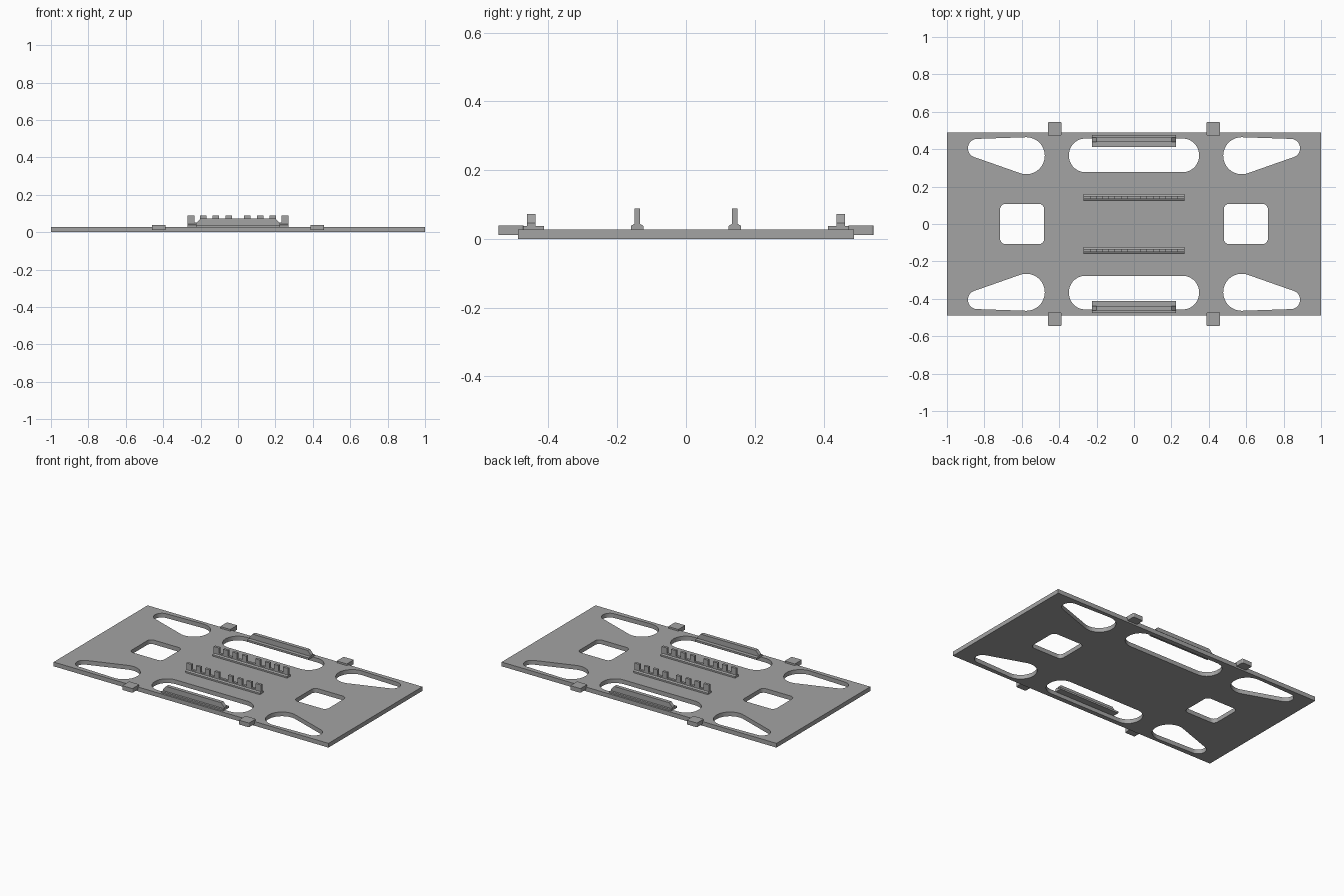
import bpy, bmesh, math
from mathutils import Vector
from mathutils.geometry import convex_hull_2d

if "Cube" in bpy.data.objects:
    bpy.data.objects.remove(bpy.data.objects["Cube"], do_unlink=True)

grey = bpy.data.materials.new("plain grey")
grey.use_nodes = True
COLOUR = (0.37, 0.37, 0.37, 1)
grey.diffuse_color = COLOUR
grey.node_tree.nodes["Principled BSDF"].inputs["Base Color"].default_value = COLOUR

PLATE_TOP = 0.028


def rounded(circles, steps=48):
    """Outline wrapped tightly round a set of (x, y, radius) circles."""
    pts = [Vector((x + r * math.cos(math.tau * i / steps), y + r * math.sin(math.tau * i / steps)))
           for x, y, r in circles for i in range(steps)]
    return [pts[i] for i in convex_hull_2d(pts)]


def rounded_box(x, y, hx, hy, r):
    return rounded([(x + sx * (hx - r), y + sy * (hy - r), r) for sx in (-1, 1) for sy in (-1, 1)])


def prism(name, outline, axis, start, end):
    """Extrude a 2D outline along x (outline in y, z) or y (outline in x, z) or z."""
    place = {"x": lambda a, b, t: (t, a, b),
             "y": lambda a, b, t: (a, t, b),
             "z": lambda a, b, t: (a, b, t)}[axis]
    bm = bmesh.new()
    face = bm.faces.new([bm.verts.new(place(a, b, start)) for a, b in outline])
    out = bmesh.ops.extrude_face_region(bm, geom=[face])
    shift = Vector(place(0, 0, end - start))
    for v in out["geom"]:
        if isinstance(v, bmesh.types.BMVert):
            v.co += shift
    bmesh.ops.recalc_face_normals(bm, faces=bm.faces)
    mesh = bpy.data.meshes.new(name)
    bm.to_mesh(mesh)
    bm.free()
    mesh.materials.append(grey)
    obj = bpy.data.objects.new(name, mesh)
    bpy.context.collection.objects.link(obj)
    return obj


def box(name, x0, x1, y0, y1, z0, z1):
    return prism(name, [(x0, z0), (x1, z0), (x1, z1), (x0, z1)], "y", y0, y1)


# Base plate with its cut-outs, as one filled flat curve
outlines = [[(-1, -0.488), (1, -0.488), (1, 0.488), (-1, 0.488)]]
for sx in (-1, 1):
    outlines.append(rounded_box(sx * 0.598, 0, 0.118, 0.108, 0.03))
    for sy in (-1, 1):
        outlines.append(rounded([(sx * 0.576, sy * 0.365, 0.099), (sx * 0.838, sy * 0.405, 0.05)]))
for sy in (-1, 1):
    outlines.append(rounded_box(0, sy * 0.367, 0.348, 0.09, 0.088))

curve = bpy.data.curves.new("base_plate", "CURVE")
curve.dimensions = "2D"
curve.fill_mode = "BOTH"
curve.extrude = PLATE_TOP / 2
for outline in outlines:
    spline = curve.splines.new("POLY")
    spline.points.add(len(outline) - 1)
    for point, (x, y) in zip(spline.points, outline):
        point.co = (x, y, 0, 1)
    spline.use_cyclic_u = True
curve.materials.append(grey)
plate = bpy.data.objects.new("base_plate", curve)
plate.location.z = PLATE_TOP / 2
bpy.context.collection.objects.link(plate)
bpy.ops.object.select_all(action="DESELECT")
plate.select_set(True)
bpy.context.view_layer.objects.active = plate
bpy.ops.object.convert(target="MESH")
bm = bmesh.new()
bm.from_mesh(plate.data)
bmesh.ops.remove_doubles(bm, verts=bm.verts, dist=0.0001)
bmesh.ops.recalc_face_normals(bm, faces=bm.faces)
bm.to_mesh(plate.data)
bm.free()
bpy.ops.object.shade_smooth_by_angle(angle=math.radians(30))

for sy, side in ((-1, "front"), (1, "back")):
    # Edge tabs
    for sx, hand in ((-1, "right"), (1, "left")):
        tab = prism(f"{side}_{hand}_tab", rounded_box(sx * 0.424, sy * 0.509, 0.037, 0.036, 0.006),
                    "z", 0.011, 0.039)

    # Edge rail: flat foot and a rib with sloping ends
    box(f"{side}_rail_foot", -0.224, 0.224, sy * 0.413, sy * 0.476, PLATE_TOP - 0.002, 0.038)
    prism(f"{side}_rail_rib", [(-0.224, 0.036), (0.224, 0.036), (0.224, 0.046),
                               (0.2, 0.072), (-0.2, 0.072), (-0.224, 0.046)],
          "y", sy * 0.438, sy * 0.462)

    # Toothed strip: chamfered foot, low web and teeth
    y = sy * 0.142
    prism(f"{side}_comb_foot", [(y - 0.018, PLATE_TOP - 0.002), (y + 0.018, PLATE_TOP - 0.002),
                                (y + 0.018, 0.038), (y + 0.008, 0.044),
                                (y - 0.008, 0.044), (y - 0.018, 0.038)], "x", -0.271, 0.271)
    box(f"{side}_comb_web", -0.271, 0.271, y - 0.008, y + 0.008, 0.042, 0.052)
    for sx, hand in ((-1, "right"), (1, "left")):
        for i, x in enumerate((0.049, 0.118, 0.185, 0.252)):
            half = 0.019 if i == 3 else 0.017
            box(f"{side}_{hand}_tooth_{i + 1}", sx * x - half, sx * x + half,
                y - 0.008, y + 0.008, 0.05, 0.088)
